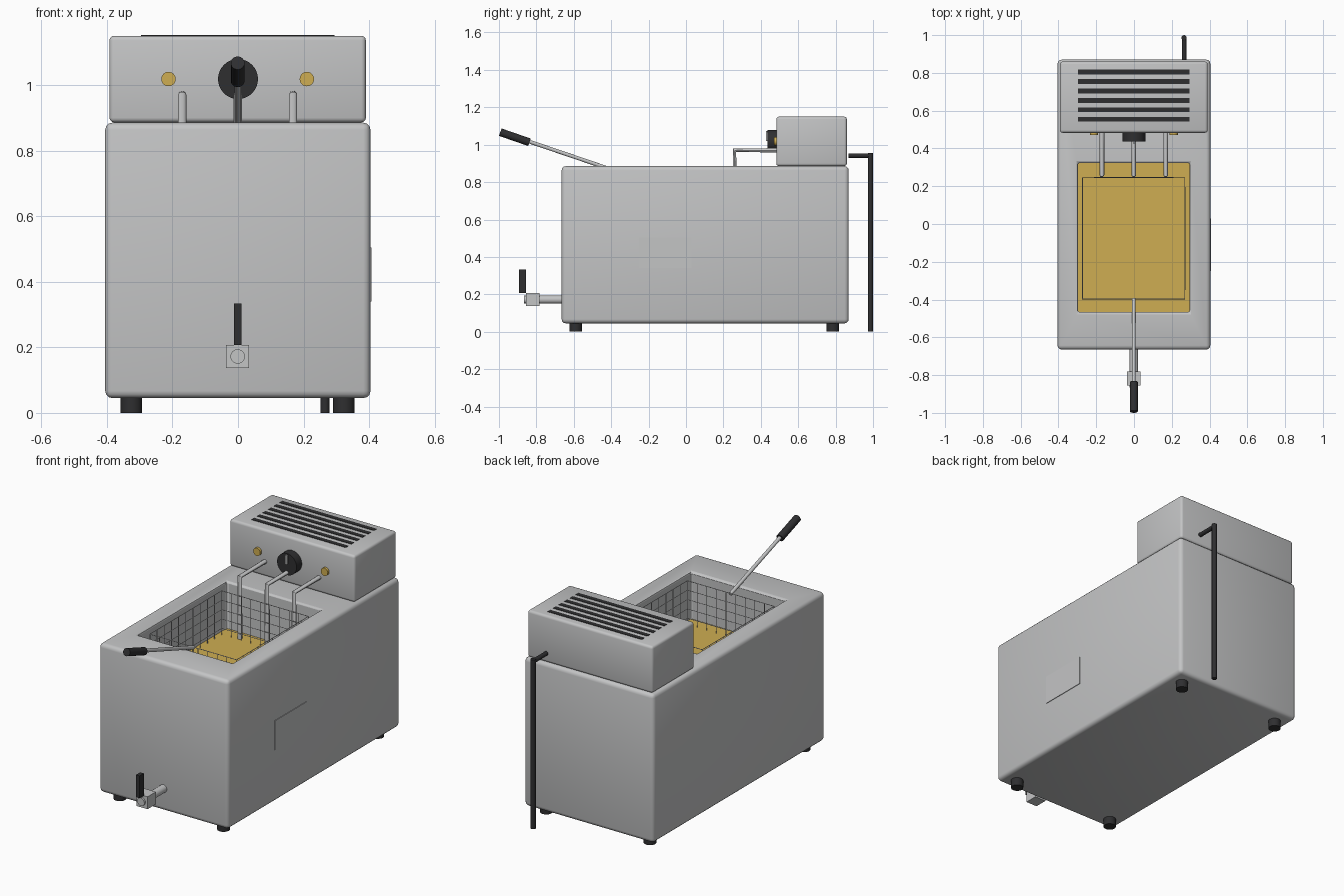
import bpy, bmesh, math
from mathutils import Vector

if "Cube" in bpy.data.objects:
    bpy.data.objects.remove(bpy.data.objects["Cube"])


def material(name, r, g, b):
    m = bpy.data.materials.new(name)
    m.diffuse_color = (r, g, b, 1)
    m.use_nodes = True
    m.node_tree.nodes["Principled BSDF"].inputs["Base Color"].default_value = m.diffuse_color
    return m


STEEL = material("brushed_steel", 0.55, 0.555, 0.56)
BLACK = material("black_plastic", 0.028, 0.028, 0.03)
AMBER = material("amber_oil", 0.62, 0.42, 0.085)


def activate(ob):
    bpy.ops.object.select_all(action='DESELECT')
    ob.select_set(True)
    bpy.context.view_layer.objects.active = ob


def smooth(ob):
    activate(ob)
    bpy.ops.object.shade_smooth_by_angle(angle=math.radians(40))


def finish(bm, name, mat):
    bmesh.ops.recalc_face_normals(bm, faces=bm.faces[:])
    me = bpy.data.meshes.new(name)
    bm.to_mesh(me)
    bm.free()
    me.materials.append(mat)
    ob = bpy.data.objects.new(name, me)
    bpy.context.collection.objects.link(ob)
    return ob


def box(name, xr, yr, zr, mat, bevel=0.0, segs=3):
    bm = bmesh.new()
    bmesh.ops.create_cube(bm, size=1)
    for v in bm.verts:
        for i, (lo, hi) in enumerate((xr, yr, zr)):
            v.co[i] = lo if v.co[i] < 0 else hi
    if bevel:
        bmesh.ops.bevel(bm, geom=bm.edges[:], offset=bevel, segments=segs,
                        profile=0.5, affect='EDGES')
    ob = finish(bm, name, mat)
    if bevel:
        smooth(ob)
    return ob


def rod(name, a, b, r, mat, sides=24):
    a, b = Vector(a), Vector(b)
    bm = bmesh.new()
    bmesh.ops.create_cone(bm, cap_ends=True, segments=sides, radius1=r,
                          radius2=r, depth=(b - a).length)
    ob = finish(bm, name, mat)
    ob.rotation_mode = 'QUATERNION'
    ob.rotation_quaternion = (b - a).to_track_quat('Z', 'Y')
    ob.location = (a + b) / 2
    smooth(ob)
    return ob


def pipe(name, pts, r, mat):
    cu = bpy.data.curves.new(name, 'CURVE')
    cu.dimensions = '3D'
    cu.bevel_depth = r
    cu.bevel_resolution = 3
    cu.use_fill_caps = True
    sp = cu.splines.new('POLY')
    sp.points.add(len(pts) - 1)
    for p, co in zip(sp.points, pts):
        p.co = (*co, 1)
    cu.materials.append(mat)
    ob = bpy.data.objects.new(name, cu)
    bpy.context.collection.objects.link(ob)
    activate(ob)
    bpy.ops.object.convert(target='MESH')
    smooth(bpy.context.object)


# Housing with the vat cut out of its top
body = box("body", (-0.405, 0.404), (-0.665, 0.87), (0.045, 0.885), STEEL, 0.022)
cutter = box("vat_cutter", (-0.297, 0.295), (-0.466, 0.323), (0.48, 1.0), STEEL)
activate(body)
cut = body.modifiers.new("vat", 'BOOLEAN')
cut.object = cutter
cut.operation = 'DIFFERENCE'
cut.solver = 'EXACT'
bpy.ops.object.modifier_apply(modifier="vat")
bev = body.modifiers.new("rim", 'BEVEL')
bev.width = 0.01
bev.segments = 2
bev.limit_method = 'ANGLE'
bev.angle_limit = math.radians(60)
bpy.ops.object.modifier_apply(modifier="rim")
bpy.data.objects.remove(cutter)
smooth(body)

# Oil filling the vat
box("oil", (-0.298, 0.296), (-0.467, 0.324), (0.479, 0.62), AMBER)

# Thin service plate on the right side
box("side_plate", (0.40, 0.4075), (-0.25, 0.03), (0.34, 0.505), STEEL)

# Feet
for x in (-0.325, 0.323):
    for y in (-0.59, 0.785):
        rod("foot", (x, y, 0), (x, y, 0.05), 0.033, BLACK)

# Control head with vent slots
box("control_head", (-0.392, 0.39), (0.483, 0.86), (0.886, 1.15), STEEL, 0.014)
for i in range(6):
    y = 0.554 + i * 0.0502
    box("vent_slot", (-0.296, 0.294), (y - 0.0125, y + 0.0125),
        (1.146, 1.152), BLACK)

# Knob, pointer and indicator lamps
rod("knob", (0, 0.49, 1.018), (0, 0.436, 1.018), 0.061, BLACK, 32)
box("knob_pointer", (-0.006, 0.006), (0.427, 0.437), (1.02, 1.072), STEEL)
for x in (-0.212, 0.21):
    rod("lamp", (x, 0.49, 1.018), (x, 0.47, 1.018), 0.022, AMBER)

# Heating element and sensor pipes dropping into the oil
for x in (-0.17, -0.001, 0.168):
    pipe("element_pipe", [(x, 0.49, 0.97), (x, 0.26, 0.97), (x, 0.26, 0.56)],
         0.0125, STEEL)

# Wire basket: open-topped grid box turned into wires
bm = bmesh.new()
X0, X1, Y0, Y1, Z0, Z1 = -0.273, 0.269, -0.397, 0.245, 0.55, 0.868
NX, NY, NZ = 9, 10, 6


def sheet(f, nu, nv):
    g = [[bm.verts.new(f(u / nu, v / nv)) for v in range(nv + 1)]
         for u in range(nu + 1)]
    for u in range(nu):
        for v in range(nv):
            bm.faces.new((g[u][v], g[u + 1][v], g[u + 1][v + 1], g[u][v + 1]))


def mix(a, b, t):
    return a + (b - a) * t


sheet(lambda u, v: (mix(X0, X1, u), mix(Y0, Y1, v), Z0), NX, NY)
for y in (Y0, Y1):
    sheet(lambda u, v: (mix(X0, X1, u), y, mix(Z0, Z1, v)), NX, NZ)
for x in (X0, X1):
    sheet(lambda u, v: (x, mix(Y0, Y1, u), mix(Z0, Z1, v)), NY, NZ)
bmesh.ops.remove_doubles(bm, verts=bm.verts[:], dist=0.0001)
basket = finish(bm, "basket", STEEL)
activate(basket)
wire = basket.modifiers.new("wires", 'WIREFRAME')
wire.thickness = 0.005
wire.use_boundary = True
wire.use_even_offset = False
bpy.ops.object.modifier_apply(modifier="wires")

# Basket handle and grip
rod("basket_handle", (-0.001, -0.395, 0.866), (-0.001, -0.86, 1.024), 0.01, STEEL)
rod("handle_grip", (-0.001, -0.837, 1.013), (-0.001, -0.993, 1.067), 0.021, BLACK)

# Drain valve
rod("drain_pipe", (-0.001, -0.65, 0.172), (-0.001, -0.866, 0.172), 0.022, STEEL)
box("valve_block", (-0.036, 0.034), (-0.856, -0.782), (0.137, 0.207), STEEL)
box("valve_lever", (-0.012, 0.011), (-0.893, -0.856), (0.207, 0.333), BLACK)

# Power cable at the back
rod("cable_plug", (0.265, 0.868, 0.942), (0.265, 0.985, 0.942), 0.012, BLACK)
rod("cable_drop", (0.265, 0.986, 0.0), (0.265, 0.986, 0.955), 0.014, BLACK)
